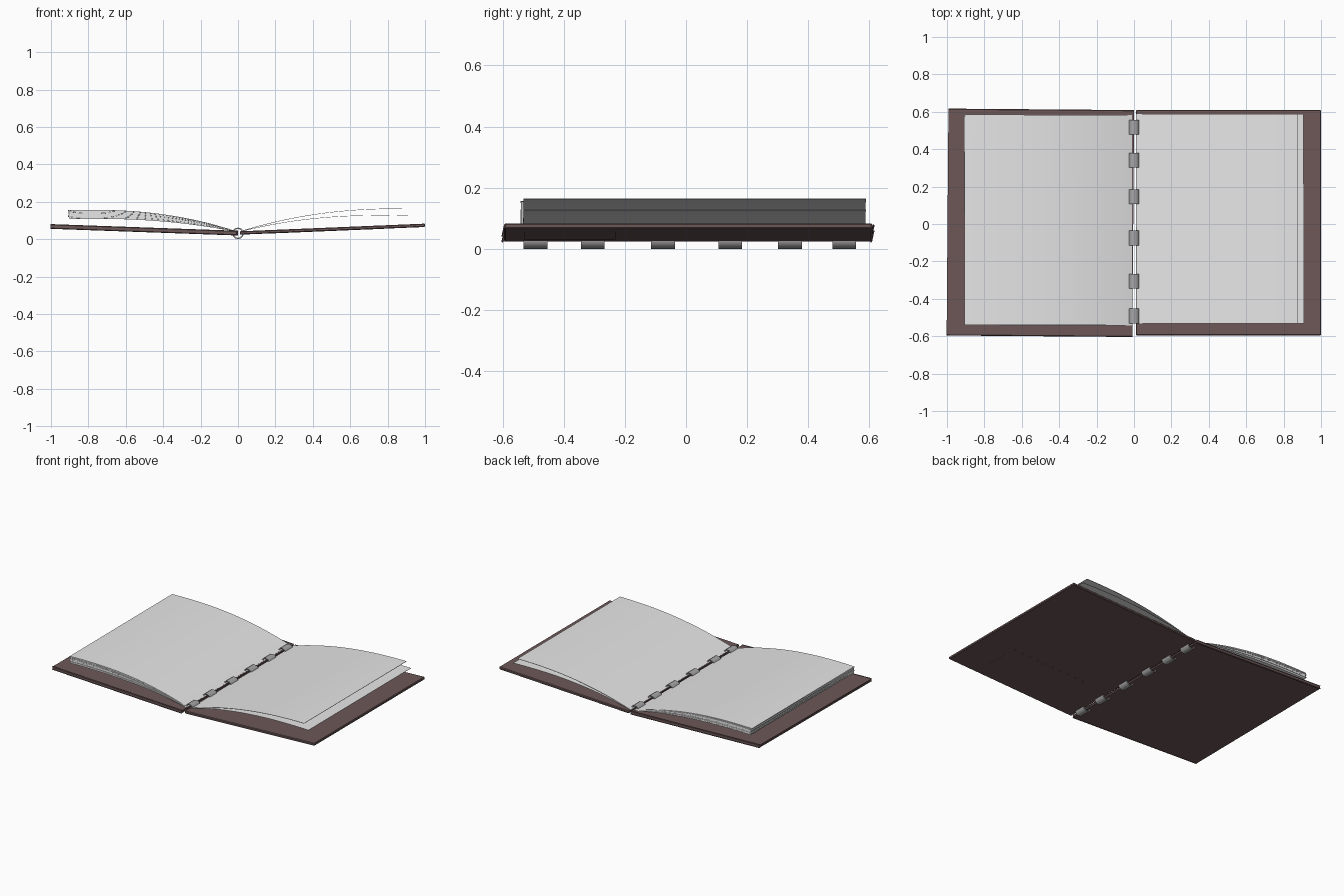
import bpy, bmesh, math, random
from mathutils import Matrix

if "Cube" in bpy.data.objects:
    bpy.data.objects.remove(bpy.data.objects["Cube"])

random.seed(4)


def material(name, rgb):
    m = bpy.data.materials.new(name)
    m.diffuse_color = (*rgb, 1)
    m.use_nodes = True
    m.node_tree.nodes["Principled BSDF"].inputs["Base Color"].default_value = m.diffuse_color
    return m


BROWN = material("dark brown leather", (0.155, 0.098, 0.098))
PAPER = material("white paper", (0.80, 0.80, 0.80))
METAL = material("grey metal", (0.38, 0.38, 0.39))


def finish(name, bm, mat, smooth=None):
    bmesh.ops.recalc_face_normals(bm, faces=bm.faces)
    me = bpy.data.meshes.new(name)
    bm.to_mesh(me)
    bm.free()
    me.materials.append(mat)
    ob = bpy.data.objects.new(name, me)
    bpy.context.collection.objects.link(ob)
    if smooth:
        bpy.ops.object.select_all(action='DESELECT')
        ob.select_set(True)
        bpy.context.view_layer.objects.active = ob
        bpy.ops.object.shade_smooth_by_angle(angle=math.radians(smooth))
    return ob


def board(name, x0, x1, y0, y1, z0, z1, thick, turn=0, bevel=0.004):
    """Sloping slab: underside runs from z0 at x0 to z1 at x1."""
    bm = bmesh.new()
    bmesh.ops.create_cube(bm, size=1)
    for v in bm.verts:
        inner = v.co.x < 0
        up = thick if v.co.z > 0 else 0
        v.co = (x0 if inner else x1, y0 if v.co.y < 0 else y1,
                (z0 if inner else z1) + up)
    if bevel:
        bmesh.ops.bevel(bm, geom=bm.edges[:], offset=bevel, segments=1,
                        affect='EDGES', profile=0.5)
    bmesh.ops.rotate(bm, verts=bm.verts, cent=(0, 0, 0),
                     matrix=Matrix.Rotation(turn, 3, 'Z'))
    return finish(name, bm, BROWN)


# covers, rising gently away from the spine
board("right_cover", 0.01, 1.0, -0.595, 0.61, 0.024, 0.065, 0.018)
board("left_cover", -0.008, -0.993, -0.6, 0.605, 0.024, 0.059, 0.017, turn=-0.008)
# thin panel under the right cover
slope = 0.041 / 0.99
board("underside_panel", 0.19, 0.78, -0.53, -0.23,
      0.0235 + slope * 0.18, 0.0235 + slope * 0.77, 0.004, bevel=0)


def curl(x, base, rise, peak):
    """Height of a curling page at distance x from the spine."""
    return base + rise * (1 - abs(1 - x / peak) ** 2.2)


def sheet(name, side, length, y0, y1, low, high, turn=0, steps=28):
    """Slab of paper between two curl profiles (functions of distance)."""
    bm = bmesh.new()
    rows = []
    for i in range(steps + 1):
        x = 0.012 + (length - 0.012) * i / steps
        rows.append([bm.verts.new((side * x, y, f(x)))
                     for y, f in ((y0, low), (y1, low), (y1, high), (y0, high))])
    for a, b in zip(rows, rows[1:]):
        for k in range(4):
            n = (k + 1) % 4
            bm.faces.new((a[k], a[n], b[n], b[k]))
    bm.faces.new(rows[0])
    bm.faces.new(rows[-1])
    bmesh.ops.rotate(bm, verts=bm.verts, cent=(0, 0, 0),
                     matrix=Matrix.Rotation(turn, 3, 'Z'))
    return finish(name, bm, PAPER, 30)


# thick left page stack, each layer slightly askew
N = 8


def layer(t):
    return lambda x: curl(x, 0.037 + 0.002 * t, 0.072 + 0.046 * t, 0.78)


for i in range(N):
    j = random.uniform(-0.004, 0.004)
    sheet(f"left_page_{i + 1}", -1, 0.905 + random.uniform(-0.005, 0.004),
          -0.54 + j, 0.58 + j, layer(i / N), layer((i + 0.96) / N),
          turn=random.uniform(-0.006, 0.004))

# two loose right pages
for name, length, rise, peak in (("right_page_lower", 0.908, 0.090, 0.76),
                                 ("right_page_upper", 0.875, 0.126, 0.87)):
    sheet(name, 1, length, -0.533, 0.587,
          lambda x: curl(x, 0.036, rise, peak),
          lambda x: curl(x, 0.038, rise, peak), turn=0.002)

# six binder rings: hollow bands around the spine
for i, y in enumerate((-0.492, -0.305, -0.075, 0.145, 0.34, 0.518)):
    bm = bmesh.new()
    S = 12
    loops = []
    for r, dy in ((0.031, -0.039), (0.031, 0.039), (0.024, 0.039), (0.024, -0.039)):
        loops.append([bm.verts.new((r * math.cos(2 * math.pi * k / S), y + dy,
                                    0.031 + r * math.sin(2 * math.pi * k / S)))
                      for k in range(S)])
    for a in range(4):
        p, q = loops[a], loops[(a + 1) % 4]
        for k in range(S):
            n = (k + 1) % S
            bm.faces.new((p[k], p[n], q[n], q[k]))
    finish(f"binder_ring_{i + 1}", bm, METAL, 40)
